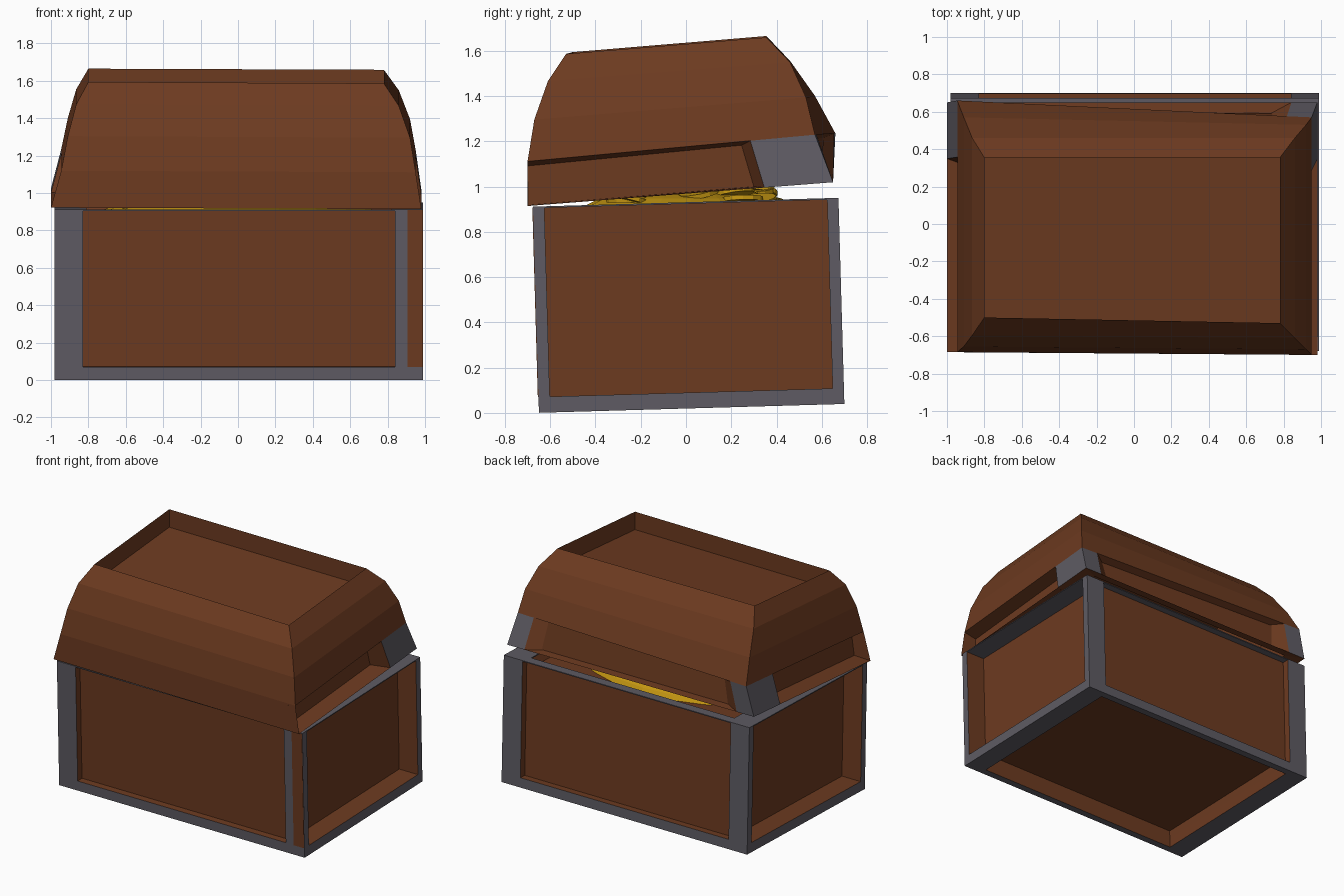
import bpy, bmesh, math, random
from mathutils import Vector, Matrix

if "Cube" in bpy.data.objects:
    bpy.data.objects.remove(bpy.data.objects["Cube"])

random.seed(4)


def material(name, rgb):
    m = bpy.data.materials.new(name)
    m.diffuse_color = (*rgb, 1)
    m.use_nodes = True
    m.node_tree.nodes["Principled BSDF"].inputs["Base Color"].default_value = m.diffuse_color
    return m


WOOD = material("brown wood", (0.152, 0.043, 0.0145))
IRON = material("grey iron", (0.112, 0.105, 0.125))
GOLD = material("gold", (0.56, 0.31, 0.006))


def finish(name, bm, mats, matrix=None, recalc=True):
    if recalc:
        bmesh.ops.recalc_face_normals(bm, faces=bm.faces)
    me = bpy.data.meshes.new(name)
    bm.to_mesh(me)
    bm.free()
    for m in mats:
        me.materials.append(m)
    ob = bpy.data.objects.new(name, me)
    bpy.context.collection.objects.link(ob)
    if matrix:
        ob.matrix_world = matrix
    return ob


def box(bm, lo, hi):
    lo, hi = Vector(lo), Vector(hi)
    size = hi - lo
    mat = Matrix.Translation((lo + hi) / 2) @ Matrix.Diagonal((*size, 1))
    return bmesh.ops.create_cube(bm, size=1, matrix=mat)["verts"]


# Base: leans back slightly, built in its own level frame
X, Y, H = 0.985, 0.675, 0.91
PX, PY, BZ = 0.15, 0.05, 0.07      # frame width on x, on y, and bottom strip height
IX, IY = X - PX, Y - PY
tilt = Matrix.Translation((0.005, 0.025, 0.02)) @ Matrix.Rotation(math.radians(1.65), 4, 'X')

# wooden body with sunken floor underneath and open top
bm = bmesh.new()
box(bm, (-IX, -IY, BZ), (IX, IY, H - 0.005))
bm.faces.ensure_lookup_table()
for sign, rim, depth in ((-1, 0.002, -0.06), (1, 0.04, -0.06)):
    f = [f for f in bm.faces if f.normal.z * sign > 0.9]
    bmesh.ops.inset_region(bm, faces=f, thickness=rim)
    bmesh.ops.translate(bm, verts=f[0].verts, vec=(0, 0, sign * depth))
finish("base_body", bm, [WOOD], tilt)

# frame: iron outside, wood on the faces turned into the recesses
bm = bmesh.new()
for s in (-1, 1):
    box(bm, (-X, min(s * IY, s * Y), 0), (X, max(s * IY, s * Y), BZ))
    box(bm, (min(s * IX, s * X), -IY, 0), (max(s * IX, s * X), IY, BZ))
    for t in (-1, 1):
        box(bm, (min(s * IX, s * X), min(t * IY, t * Y), BZ),
            (max(s * IX, s * X), max(t * IY, t * Y), H))
for f in bm.faces:
    c = f.calc_center_median()
    outer = (abs(abs(c.x) - X) < 1e-3 or abs(abs(c.y) - Y) < 1e-3
             or c.z < 1e-3 or c.z > H - 1e-3)
    f.material_index = 1 if outer else 0
finish("base_frame", bm, [WOOD, IRON], tilt, False)

# wooden patch on the right front post
bm = bmesh.new()
box(bm, (0.90, -Y - 0.003, BZ), (X - 0.002, -Y + 0.002, H - 0.002))
finish("front_post_patch", bm, [WOOD], tilt)

# thin rim plate around the opening
bm = bmesh.new()
for s in (-1, 1):
    a, b = sorted((s * (Y - 0.07), s * Y))
    box(bm, (-X, a, H - 0.006), (X, b, H + 0.001))
    a, b = sorted((s * (X - 0.17), s * X))
    box(bm, (a, -Y + 0.07, H - 0.006), (b, Y - 0.07, H + 0.001))
finish("base_rim", bm, [IRON], tilt)


# Lid: rings of four corners (left front, right front, right back, left back)
def ring(xl, xr, yf, yb, zf, zb):
    return [Vector(p) for p in ((xl, yf + 0.015, zf + 0.004), (xr, yf, zf - 0.004),
                                (xr, yb, zb - 0.006), (xl, yb, zb))]


A = ring(-1.00, 0.98, -0.70, 0.65, 0.918, 1.025)
rings = [
    ring(-0.945, 0.95, -0.70, 0.66, 1.115, 1.235),
    ring(-0.91, 0.92, -0.67, 0.57, 1.30, 1.40),
    ring(-0.865, 0.86, -0.61, 0.46, 1.47, 1.555),
    ring(-0.80, 0.78, -0.53, 0.355, 1.59, 1.665),
]
B = rings[0]
B[2].y = 0.57                       # bent back corner
rings[1][2].y -= 0.04
rings[3][0].y = -0.50


def quad(bm, pts, mat=0):
    f = bm.faces.new([bm.verts.new(p) for p in pts])
    f.material_index = mat


def loft(bm, r, s, sides=(0, 1, 2, 3)):
    for i in sides:
        j = (i + 1) % 4
        quad(bm, (r[i], r[j], s[j], s[i]))


# dome with a sunken top panel
bm = bmesh.new()
for r, s in zip(rings, rings[1:]):
    loft(bm, r, s)
top = rings[-1]
sunk = [p - Vector((0, 0, 0.13)) for p in top]
loft(bm, top, sunk)
quad(bm, sunk)
finish("lid_dome", bm, [WOOD], None, False)


# band below the dome, recessed on the sides and back
def pull_in(r, dx, dy, dz):
    k = (1, -1, -1, 1)
    return [p + Vector((dx * k[i], -dy if i > 1 else 0, dz)) for i, p in enumerate(r)]


A2 = pull_in(A, 0.13, 0.06, 0.004)
B2 = pull_in(B, 0.10, 0.05, -0.02)
bm = bmesh.new()
loft(bm, A, B, (0,))
loft(bm, A2, B2, (1, 2, 3))
loft(bm, B2, B, (1, 2, 3))
loft(bm, A, A2, (1, 2, 3))
# inner wall of each bracket
for corner, side, other in ((2, 1, 3), (3, 0, 2)):
    for nb, t in ((side, 0.225), (other, 0.07)):
        quad(bm, [r[corner].lerp(r[nb], t) for r in (A, A2, B2, B)])
finish("lid_band", bm, [WOOD], None, False)

# iron brackets at the two back corners of the band
bm = bmesh.new()
for corner, side, other in ((2, 1, 3), (3, 0, 2)):
    for nb, t in ((side, 0.225), (other, 0.07)):
        a, b = A[corner], B[corner]
        quad(bm, (a, a.lerp(A[nb], t), b.lerp(B[nb], t), b))
finish("lid_brackets", bm, [IRON], None, False)

# Treasure: low mound with loose coins
bm = bmesh.new()
bmesh.ops.create_uvsphere(bm, u_segments=20, v_segments=10, radius=1,
                          matrix=Matrix.Translation((0, 0.02, 0.87)) @ Matrix.Diagonal((0.76, 0.5, 0.13, 1)))
finish("gold_mound", bm, [GOLD])
bm = bmesh.new()
for i in range(24):
    x, y = random.uniform(-0.62, 0.62), random.uniform(-0.32, 0.34)
    d = min(1, (x / 0.76) ** 2 + ((y - 0.02) / 0.5) ** 2)
    z = 0.875 + 0.13 * math.sqrt(1 - d)
    m = (Matrix.Translation((x, y, z)) @ Matrix.Rotation(random.uniform(-0.25, 0.25), 4, 'X')
         @ Matrix.Rotation(random.uniform(-0.25, 0.25), 4, 'Y'))
    bmesh.ops.create_cone(bm, cap_ends=True, segments=12, radius1=0.09, radius2=0.09,
                          depth=0.02, matrix=m)
finish("gold_coins", bm, [GOLD])
